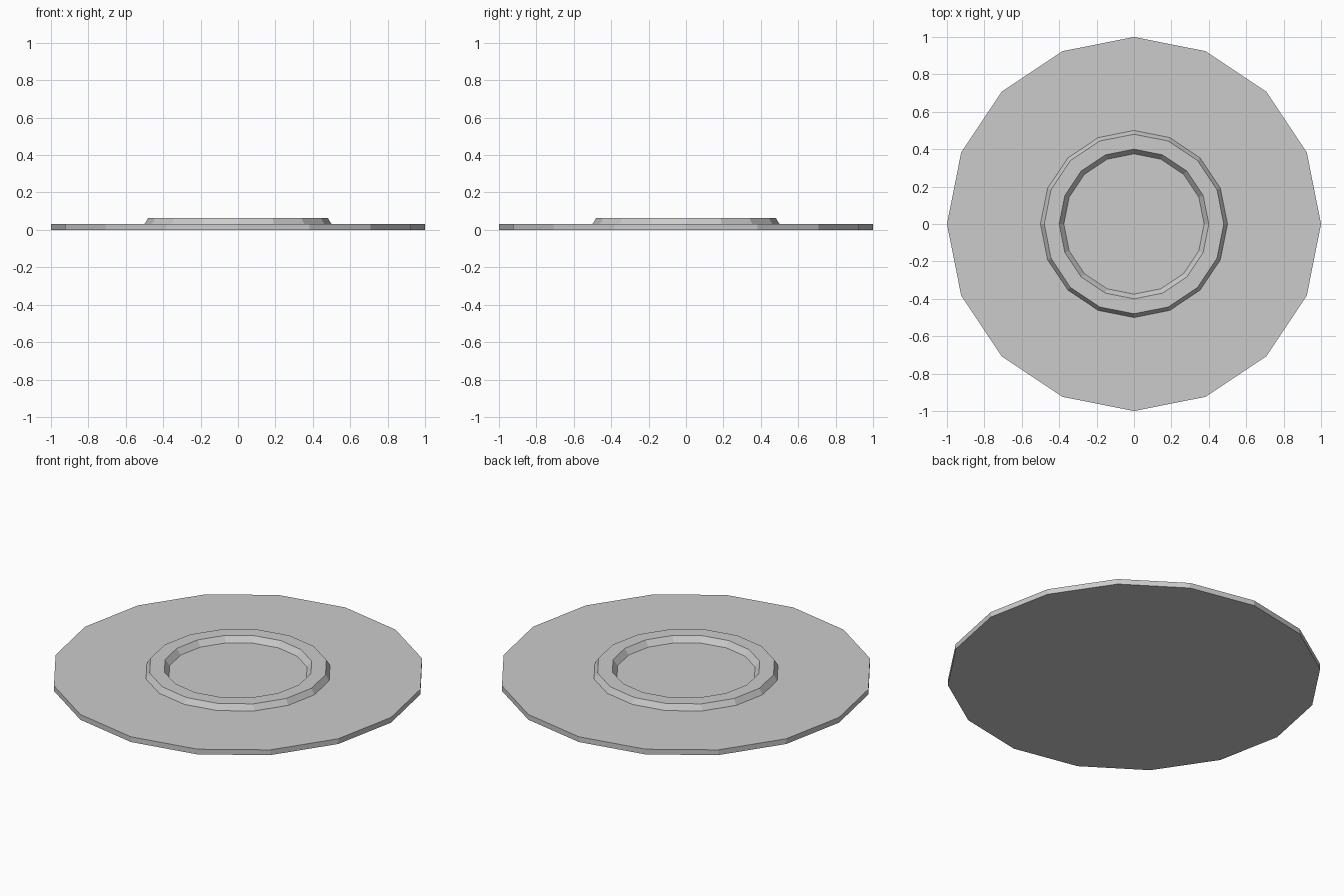
import bpy, bmesh
from math import cos, sin, tau

if "Cube" in bpy.data.objects:
    bpy.data.objects.remove(bpy.data.objects["Cube"])

SIDES = 16


def lathe(name, profile):
    """Revolve an (r, z) profile, capping the first and last rings."""
    bm = bmesh.new()
    rings = [[bm.verts.new((r * cos(tau * i / SIDES), r * sin(tau * i / SIDES), z))
              for i in range(SIDES)] for r, z in profile]
    for a, b in zip(rings, rings[1:]):
        for i in range(SIDES):
            j = (i + 1) % SIDES
            bm.faces.new((a[i], a[j], b[j], b[i]))
    bm.faces.new(rings[0][::-1])
    bm.faces.new(rings[-1])
    bmesh.ops.recalc_face_normals(bm, faces=bm.faces[:])
    mesh = bpy.data.meshes.new(name)
    bm.to_mesh(mesh)
    bm.free()
    obj = bpy.data.objects.new(name, mesh)
    bpy.context.collection.objects.link(obj)
    return obj


# Flat disc with a raised bevelled rim around the central well
lathe("plate", [
    (1.0, 0.0), (1.0, 0.031),        # outer edge
    (0.5, 0.031), (0.48, 0.064),     # rim outer slope
    (0.4, 0.064), (0.375, 0.031),    # rim top and inner slope
])
